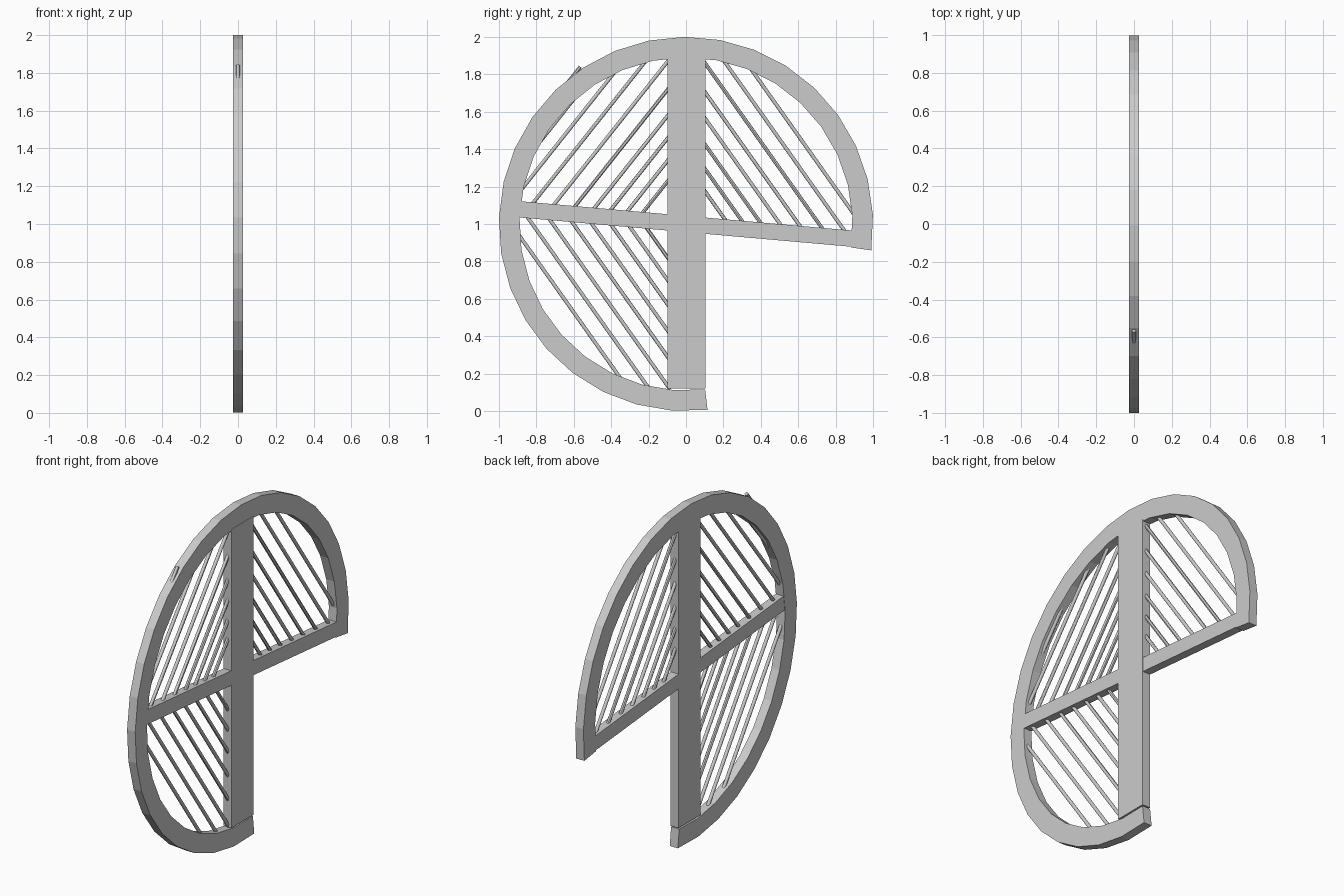
import bpy, bmesh, math
from mathutils import Vector

if "Cube" in bpy.data.objects:
    bpy.data.objects.remove(bpy.data.objects["Cube"])

CZ = 1.0                                   # hub height
TILT = math.tan(math.radians(-5.04))       # slope of the cross bar


def finish(name, bm):
    bmesh.ops.recalc_face_normals(bm, faces=bm.faces)
    me = bpy.data.meshes.new(name)
    bm.to_mesh(me)
    bm.free()
    ob = bpy.data.objects.new(name, me)
    bpy.context.collection.objects.link(ob)
    return ob


def bar(name, x0, x1, corners):
    """Flat bar: a (y, z) outline extruded along x."""
    bm = bmesh.new()
    face = bm.faces.new([bm.verts.new((x0, y, z)) for y, z in corners])
    ext = bmesh.ops.extrude_face_region(bm, geom=[face])
    verts = [v for v in ext["geom"] if isinstance(v, bmesh.types.BMVert)]
    bmesh.ops.translate(bm, verts=verts, vec=(x1 - x0, 0, 0))
    return finish(name, bm)


# Open rim: rectangular section swept over three quarters of a circle
def rim(a0=-8.1, a1=276.6, n=26, r_in=0.89, r_out=1.0, x0=-0.027, x1=0.026):
    bm = bmesh.new()
    rings = []
    for i in range(n + 1):
        a = math.radians(a0 + (a1 - a0) * i / n)
        rings.append([bm.verts.new((x, r * math.cos(a), CZ + r * math.sin(a)))
                      for x, r in ((x0, r_in), (x1, r_in), (x1, r_out), (x0, r_out))])
    for p, q in zip(rings, rings[1:]):
        for k in range(4):
            bm.faces.new((p[k], p[(k + 1) % 4], q[(k + 1) % 4], q[k]))
    bm.faces.new(rings[0])
    bm.faces.new(rings[-1])
    return finish("rim", bm)


def slat(name, p, q, radius=0.01):
    """Thin round rod between two (y, z) points."""
    a, b = Vector((0, *p)), Vector((0, *q))
    bpy.ops.mesh.primitive_cylinder_add(vertices=12, radius=radius, depth=(b - a).length,
                                        location=(a + b) / 2)
    ob = bpy.context.object
    ob.name = name
    ob.rotation_euler = (b - a).to_track_quat('Z', 'Y').to_euler()
    bpy.ops.object.shade_smooth_by_angle()


def slat_ends(side, slope, hit, reach=0.93):
    """Clip an upper-quadrant slat to the post, the cross bar and the rim."""
    inside = []
    for i in range(1001):
        y = 0.085 + i * 0.0009
        z = hit - slope * (y - 0.105)
        if z >= CZ + TILT * side * y + 0.02 and math.hypot(y, z - CZ) <= reach:
            inside.append((side * y, z))
    return inside[0], inside[-1]


rim()
bar("post", -0.025, 0.0275, [(-0.1, 0.122), (0.105, 0.122), (0.105, 1.89), (-0.1, 1.89)])
h = 0.0435
bar("cross_bar", -0.025, 0.026, [(y, CZ + TILT * y + s) for y, s in
                                 ((-0.887, -h), (0.887, -h), (0.887, h), (-0.887, h))])

# Slats, given by the height at which each meets the post line
left_hits = [1.22, 1.33, 1.45, 1.57, 1.71, 1.86, 2.01, 2.16, 2.29]
right_hits = [1.17, 1.29, 1.42, 1.56, 1.70, 1.855, 2.01, 2.17]
for hit in left_hits:
    slat("upper_left_slat", *slat_ends(-1, 1.26, hit))
for hit in right_hits:
    p, q = slat_ends(1, 1.41, hit)
    slat("upper_right_slat", p, q)
    # lower left quadrant repeats the upper right one, turned half round
    slat("lower_left_slat", (-p[0], 2 * CZ - p[1]), (-q[0], 2 * CZ - q[1]))

# Short outermost slat whose tip pokes through the rim
slat("outer_slat", (-0.72, 1.645), (-0.565, 1.84))
